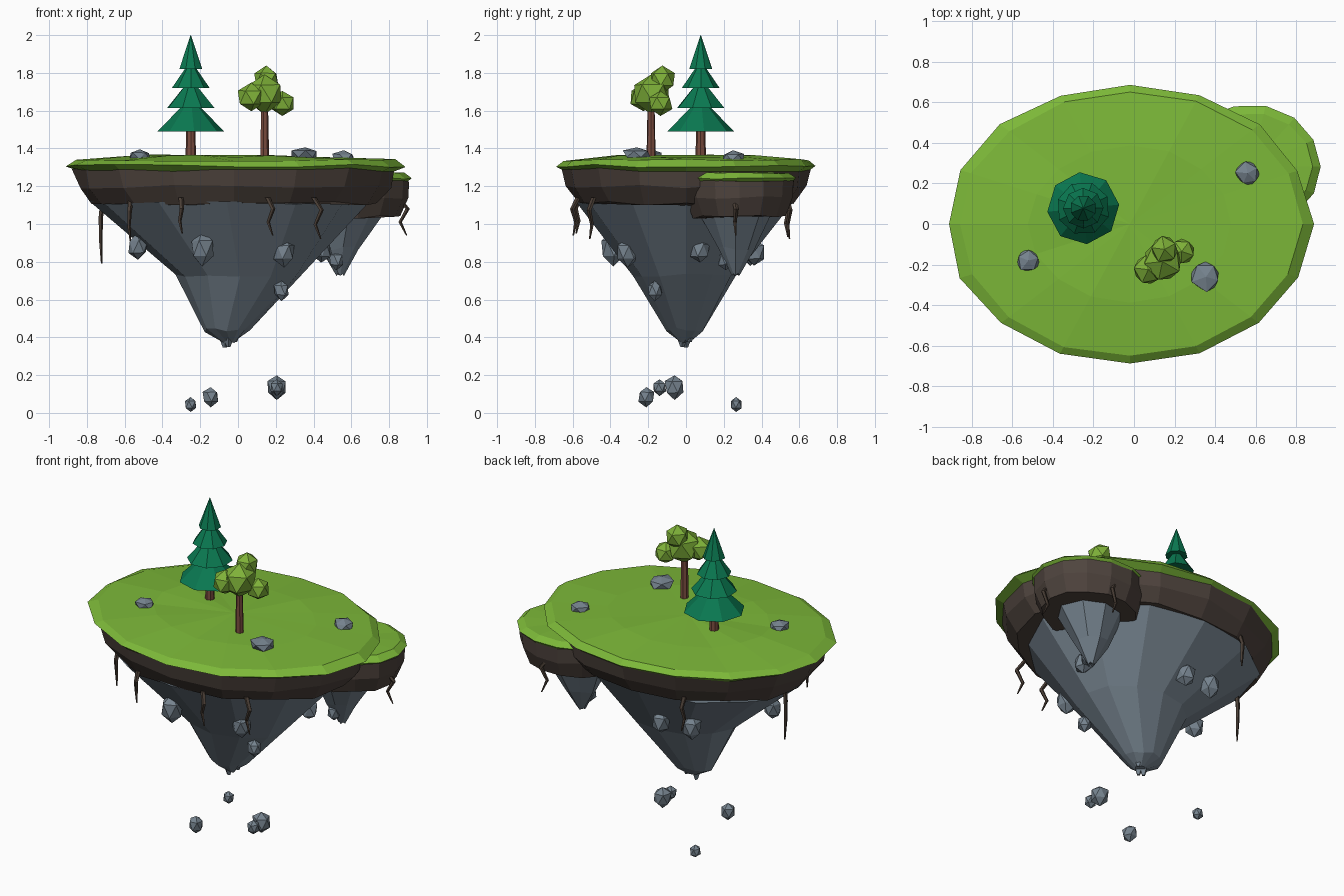
import bpy, bmesh, math, random
from mathutils import Vector

if "Cube" in bpy.data.objects:
    bpy.data.objects.remove(bpy.data.objects["Cube"])

random.seed(4)


def mat(name, rgb):
    m = bpy.data.materials.new(name)
    m.diffuse_color = (*rgb, 1)
    m.use_nodes = True
    m.node_tree.nodes["Principled BSDF"].inputs["Base Color"].default_value = m.diffuse_color
    return m


GRASS = mat("grass green", (0.202, 0.480, 0.040))
LEAF = mat("leaf green", (0.210, 0.440, 0.040))
PINE = mat("pine green", (0.003, 0.190, 0.082))
DIRT = mat("dark soil", (0.078, 0.058, 0.048))
ROCK = mat("slate grey", (0.180, 0.227, 0.272))
BARK = mat("bark brown", (0.200, 0.074, 0.050))
ROOT = mat("root brown", (0.068, 0.048, 0.036))


def finish(bm, name, material):
    bmesh.ops.recalc_face_normals(bm, faces=bm.faces)
    me = bpy.data.meshes.new(name)
    bm.to_mesh(me)
    bm.free()
    me.materials.append(material)
    ob = bpy.data.objects.new(name, me)
    bpy.context.collection.objects.link(ob)
    return ob


def loft(name, material, n, rings, jr=0.0, jz=0.0, turn=0.0, fan_z=None):
    """Closed skin through elliptical rings (cx, cy, rx, ry, z), listed top to bottom."""
    bm = bmesh.new()
    loops = []
    for cx, cy, rx, ry, z in rings:
        loop = []
        for i in range(n):
            a = turn + math.tau * i / n
            k = 1 + random.uniform(-jr, jr)
            loop.append(bm.verts.new((cx + rx * k * math.cos(a), cy + ry * k * math.sin(a),
                                      z + random.uniform(-jz, jz))))
        loops.append(loop)
    for a, b in zip(loops, loops[1:]):
        for i in range(n):
            j = (i + 1) % n
            bm.faces.new((a[i], b[i], b[j], a[j]))
    if fan_z is None:
        bm.faces.new(loops[0])
    else:
        mid = bm.verts.new((rings[0][0], rings[0][1], fan_z))
        for i in range(n):
            bm.faces.new((loops[0][i], loops[0][(i + 1) % n], mid))
    bm.faces.new(loops[-1])
    return finish(bm, name, material)


def blob(name, material, pos, size, jitter=0.12):
    """Faceted 20-sided lump."""
    bm = bmesh.new()
    bmesh.ops.create_icosphere(bm, subdivisions=1, radius=1)
    turn = random.uniform(0, math.tau)
    for v in bm.verts:
        p = v.co * (1 + random.uniform(-jitter, jitter))
        c, s = math.cos(turn), math.sin(turn)
        q = Vector((p.x * c - p.y * s, p.x * s + p.y * c, p.z))
        v.co = Vector(pos) + Vector((q.x * size[0], q.y * size[1], q.z * size[2]))
    return finish(bm, name, material)


# Main island: grass cap, soil band, rock cone
X = -0.02
loft("main_grass", GRASS, 16, [(X, 0, 0.50, 0.385, 1.36), (X, 0, 0.845, 0.65, 1.338),
                               (X, 0, 0.90, 0.69, 1.308), (X, 0, 0.84, 0.64, 1.278)],
     0.010, 0.008, fan_z=1.366)
loft("main_soil", DIRT, 16, [(X, 0, 0.86, 0.655, 1.30), (X, 0, 0.82, 0.63, 1.20),
                             (X, 0, 0.755, 0.575, 1.11)], 0.015, 0.012)
loft("main_rock", ROCK, 12, [(-0.06, 0, 0.73, 0.585, 1.115), (0.01, 0, 0.335, 0.275, 0.73),
                             (-0.06, 0, 0.12, 0.10, 0.44), (-0.045, 0, 0.03, 0.03, 0.375)],
     0.03, 0.012)
for x, y, z in ((-0.07, 0.0, 0.345), (-0.015, 0.02, 0.375), (-0.05, -0.02, 0.35)):
    loft("rock_tip", ROCK, 4, [(x, y, 0.045, 0.045, z + 0.09), (x, y, 0.01, 0.01, z)])

# Small lower island at the back right
SX, SY = 0.57, 0.283
loft("small_grass", GRASS, 14, [(SX, SY, 0.31, 0.265, 1.27), (SX, SY, 0.35, 0.305, 1.24),
                                (SX, SY, 0.32, 0.28, 1.215)], 0.008, 0.006, fan_z=1.275)
loft("small_soil", DIRT, 14, [(SX, SY, 0.335, 0.295, 1.235), (SX, SY, 0.33, 0.29, 1.14),
                              (SX, SY, 0.29, 0.25, 1.035)], 0.010, 0.01)
loft("small_rock", ROCK, 9, [(SX - 0.02, SY - 0.02, 0.20, 0.19, 1.05),
                             (SX - 0.03, SY - 0.02, 0.10, 0.10, 0.87),
                             (SX - 0.03, SY - 0.02, 0.02, 0.02, 0.735)], 0.06, 0.012)
blob("small_rock_lump", ROCK, (0.52, 0.21, 0.81), (0.04, 0.04, 0.055))

# Pine: trunk and four stacked skirts
PX, PY = -0.25, 0.078
loft("pine_trunk", BARK, 8, [(PX, PY, 0.024, 0.024, 1.52), (PX, PY, 0.028, 0.028, 1.34)])
tiers = [(1.49, 0.178, 1.63, 0.04), (1.615, 0.132, 1.73, 0.035),
         (1.72, 0.1, 1.83, 0.025), (1.82, 0.065, 2.0, 0.001)]
for i, (z0, r0, z1, r1) in enumerate(tiers):
    loft("pine_tier", PINE, 8, [(PX, PY, r1, r1, z1), (PX, PY, r0, r0, z0)], turn=i * 0.35 + 0.1)

# Round tree: trunk and leaf clumps
loft("tree_trunk", BARK, 7, [(0.14, -0.185, 0.018, 0.018, 1.68), (0.14, -0.185, 0.025, 0.025, 1.34)])
for x, y, z, r in ((0.14, -0.185, 1.69, 0.105), (0.15, -0.125, 1.765, 0.072),
                   (0.07, -0.225, 1.67, 0.076), (0.235, -0.135, 1.64, 0.068)):
    blob("tree_leaves", LEAF, (x, y, z), (r, r, r), 0.06)

# Stones lying on the grass
for x, y, z, r in ((0.355, -0.26, 1.37, 0.078), (-0.52, -0.18, 1.36, 0.062), (0.56, 0.25, 1.352, 0.064)):
    blob("grass_stone", ROCK, (x, y, z), (r, r, 0.04))

# Lumps on the rock cone
for x, y, z, r in ((-0.19, -0.385, 0.87, 0.068), (0.245, -0.31, 0.85, 0.06), (-0.53, -0.10, 0.88, 0.056),
                   (0.23, -0.165, 0.65, 0.042), (0.44, 0.075, 0.86, 0.054),
                   (-0.08, 0.36, 0.85, 0.058), (-0.28, 0.34, 0.86, 0.06)):
    blob("cone_lump", ROCK, (x, y, z), (r, r, r * 1.3), 0.1)

# Loose stones floating underneath
for x, y, z, r in ((0.205, -0.06, 0.137, 0.055), (0.205, -0.14, 0.135, 0.038),
                   (-0.145, -0.21, 0.085, 0.046), (-0.25, 0.265, 0.044, 0.034)):
    blob("floating_stone", ROCK, (x, y, z), (r, r, r * 1.2), 0.08)

# Kinked roots hanging from the soil
roots = [(-0.72, 0.05, 0.79), (-0.57, -0.38, 0.91), (-0.30, -0.57, 0.95), (0.17, -0.585, 0.94),
         (0.42, -0.50, 0.92), (0.87, 0.26, 0.94), (0.60, 0.54, 0.92), (-0.35, 0.53, 0.93),
         (0.44, 0.08, 0.94)]
for x, y, z in roots:
    bm = bmesh.new()
    out = Vector((x, y, 0)).normalized() * 0.025
    prev = None
    top = 1.14
    for k, (t, o, r) in enumerate(((0, -0.6, 0.015), (0.3, 0.7, 0.013), (0.65, -0.1, 0.010), (1, 0.5, 0.004))):
        c = Vector((x, y, top + (z - top) * t)) + out * o
        c.x += (-0.01, 0.01)[k % 2]
        ring = [bm.verts.new(c + Vector((r * math.cos(a), r * math.sin(a), 0)))
                for a in [math.tau * i / 5 for i in range(5)]]
        if prev:
            for i in range(5):
                bm.faces.new((prev[i], ring[i], ring[(i + 1) % 5], prev[(i + 1) % 5]))
        else:
            bm.faces.new(ring)
        prev = ring
    bm.faces.new(prev)
    finish(bm, "hanging_root", ROOT)
